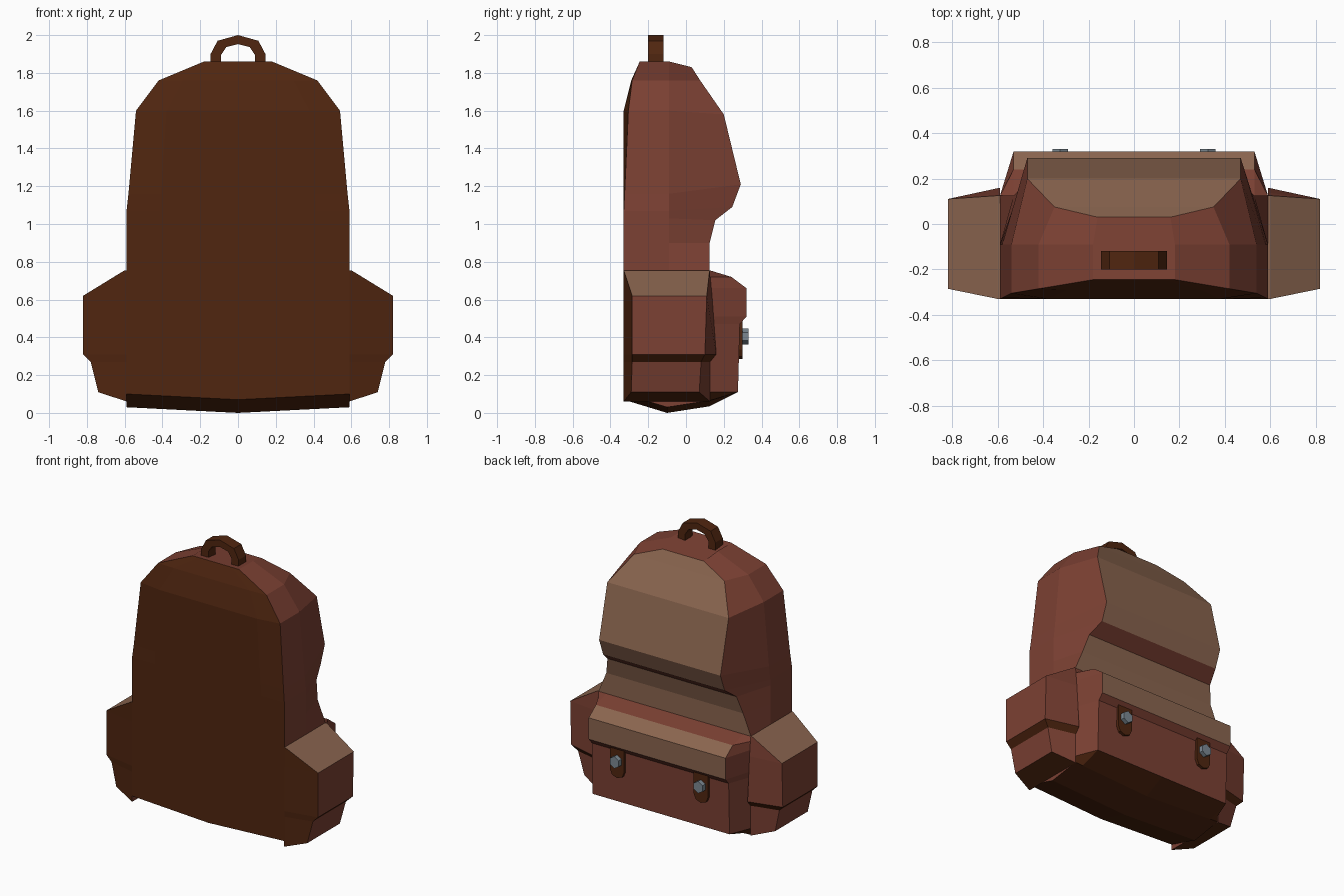
import bpy
import bmesh
import math

default_cube = bpy.data.objects.get("Cube")
if default_cube:
    bpy.data.objects.remove(default_cube, do_unlink=True)


def make_material(name, colour):
    material = bpy.data.materials.new(name)
    material.use_nodes = True
    rgba = (*colour, 1.0)
    material.diffuse_color = rgba
    for node in material.node_tree.nodes:
        if node.type == 'BSDF_PRINCIPLED':
            node.inputs["Base Color"].default_value = rgba
            node.inputs["Roughness"].default_value = 0.9
    return material


MATERIALS = [
    make_material("red brown canvas", (0.2, 0.052, 0.033)),
    make_material("tan canvas", (0.255, 0.13, 0.078)),
    make_material("dark brown leather", (0.08, 0.019, 0.005)),
    make_material("grey metal", (0.2, 0.25, 0.29)),
]
RED, TAN, DARK, GREY = range(len(MATERIALS))


def loft(name, rings, colour_rule):
    """Join rings of equal length; colour_rule(row, segment) picks each face's
    material. The caps use segment None, with row 0 and the last row."""
    bm = bmesh.new()
    rows = [[bm.verts.new(p) for p in ring] for ring in rings]
    count = len(rows[0])
    for r in range(len(rows) - 1):
        for s in range(count):
            t = (s + 1) % count
            face = bm.faces.new((rows[r][s], rows[r][t], rows[r + 1][t], rows[r + 1][s]))
            face.material_index = colour_rule(r, s)
    for r in (0, len(rows) - 1):
        bm.faces.new(rows[r]).material_index = colour_rule(r, None)
    bmesh.ops.remove_doubles(bm, verts=bm.verts, dist=0.0005)
    bmesh.ops.recalc_face_normals(bm, faces=bm.faces)
    mesh = bpy.data.meshes.new(name)
    bm.to_mesh(mesh)
    bm.free()
    for material in MATERIALS:
        mesh.materials.append(material)
    obj = bpy.data.objects.new(name, mesh)
    bpy.context.collection.objects.link(obj)
    return obj


def plate(name, outline, y_front, y_back, colour):
    """Extrude an outline of (x, z) points along y."""
    rings = [[(x, y, z) for x, z in outline] for y in (y_front, y_back)]
    return loft(name, rings, lambda row, segment: colour)


# Upper body: half width, strap side y, centre y, side z, then panel half width, y, z
body_rows = [
    (.18, -.245, -.245, 1.86, .16, .03, 1.83),
    (.42, -.285, -.29, 1.76, .35, .075, 1.76),
    (.54, -.305, -.33, 1.6, .47, .2, 1.58),
    (.58, -.325, -.33, 1.16, .47, .29, 1.21),
    (.59, -.33, -.33, 1.07, .47, .245, 1.09),
    (.59, -.33, -.33, 1.03, .5, .155, 1.02),
    (.59, -.33, -.33, .9, .53, .125, .9),
    (.59, -.33, -.33, .755, .59, .125, .755),
]


def body_ring(half, edge_y, centre_y, z, panel_half, panel_y, panel_z):
    left = [(panel_half, panel_y, panel_z), (half, -.09, z),
            (half, edge_y, z), (half * .7, centre_y, z)]
    return left + [(-x, y, h) for x, y, h in reversed(left)]


def body_colour(row, segment):
    if segment in (2, 3, 4):
        return DARK
    if segment == 7 and row != 4:
        return TAN
    return RED


loft("upper_body", [body_ring(*row) for row in body_rows], body_colour)

# Lower body with flap: a (y, z) profile swept across x, tapered at its ends
base_profile = [(-.33, .755), (.125, .755), (.24, .72), (.32, .66), (.32, .51),
                (.285, .47), (.275, .11), (.125, .035), (-.1, .0), (-.33, .07)]


def base_ring(x):
    ring = []
    for y, z in base_profile:
        lift = .03 * abs(x) / .59 if z < .1 else 0
        if abs(x) > .55:
            y = min(y, .125)
        ring.append((x, y, z + lift))
    return ring


def base_colour(row, segment):
    if segment in (6, 7, 8, 9):
        return DARK
    if segment in (2, 3) and row in (1, 2):
        return TAN
    return RED


loft("lower_body", [base_ring(x) for x in (-.59, -.53, 0, .53, .59)], base_colour)

# Side pockets: outer x, outer z, outer front y, outer back y, inner z, inner back y
pocket_rows = [
    (.6, .755, -.33, .125, .755, .125),
    (.82, .62, -.285, .11, .62, .138),
    (.82, .31, -.285, .1, .31, .16),
    (.78, .27, -.285, .08, .27, .127),
    (.74, .11, -.29, .07, .06, .127),
]


def pocket_colour(row, segment):
    if segment is None:
        return DARK if row else TAN
    if segment == 0 or row == 2:
        return DARK
    return TAN if row == 0 and segment == 1 else RED


for side, label in ((1, "left"), (-1, "right")):
    rings = []
    for x, z, front, back, inner_z, inner_back in pocket_rows:
        rings.append([(side * .589, -.33, inner_z), (side * x, front, z),
                      (side * x, back, z), (side * .589, inner_back, inner_z)])
    loft(label + "_side_pocket", rings, pocket_colour)

# Carry handle: half arch mirrored, swept as a strap of rectangular section
handle_half = [(.145, .09, 1.84, 1.84), (.145, .09, 1.9, 1.895), (.108, .062, 1.97, 1.937)]
handle_rows = handle_half + [(0, 0, 2.0, 1.952)]
handle_rows += [(-a, -b, c, d) for a, b, c, d in reversed(handle_half)]
handle_rings = [[(a, -.2, c), (a, -.118, c), (b, -.118, d), (b, -.2, d)]
                for a, b, c, d in handle_rows]
loft("carry_handle", handle_rings, lambda row, segment: DARK)

# Flap straps with rounded ends and six-sided studs
for side, label in ((1, "left"), (-1, "right")):
    centre = side * .325
    outline = [(centre - .055, .53), (centre + .055, .53)]
    for i in range(5):
        angle = math.pi * i / 4
        outline.append((centre + .055 * math.cos(angle), .335 - .05 * math.sin(angle)))
    plate(label + "_flap_strap", outline, .27, .3, DARK)
    hexagon = [(centre + .04 * math.sin(math.pi * i / 3), .405 + .042 * math.cos(math.pi * i / 3))
               for i in range(6)]
    plate(label + "_stud", hexagon, .29, .33, GREY)
